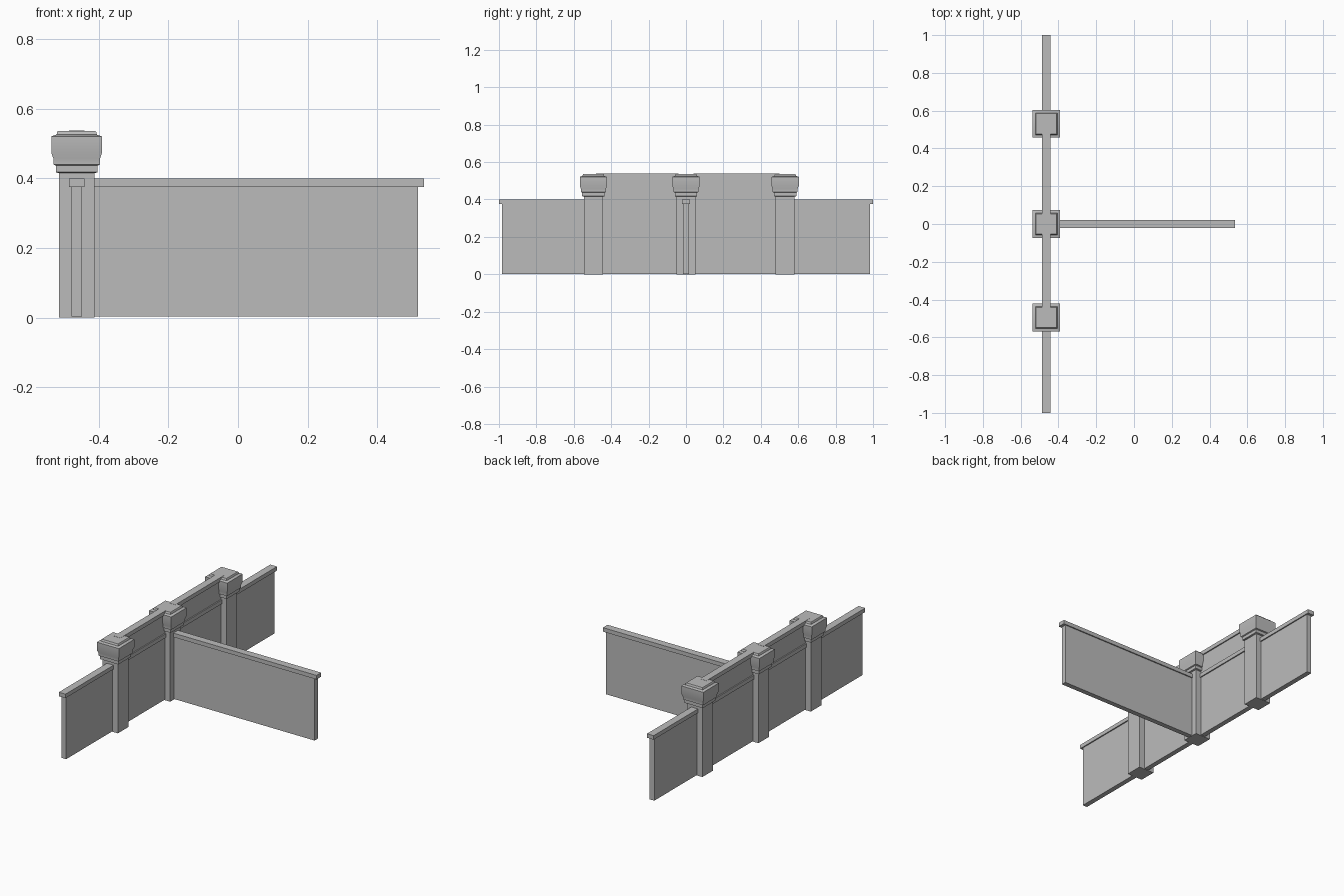
import bpy, bmesh, math

cube = bpy.data.objects.get("Cube")
if cube:
    bpy.data.objects.remove(cube, do_unlink=True)

grey = bpy.data.materials.new("stone_grey")
grey.use_nodes = True
grey.diffuse_color = (0.5, 0.5, 0.5, 1)
grey.node_tree.nodes["Principled BSDF"].inputs["Base Color"].default_value = grey.diffuse_color

LINE_X = -0.464                      # centre line of the long wall


def finish(name, bm):
    bmesh.ops.recalc_face_normals(bm, faces=bm.faces)
    mesh = bpy.data.meshes.new(name)
    bm.to_mesh(mesh)
    bm.free()
    mesh.materials.append(grey)
    obj = bpy.data.objects.new(name, mesh)
    bpy.context.collection.objects.link(obj)
    return obj


def box(name, low, high):
    bm = bmesh.new()
    bmesh.ops.create_cube(bm, size=1)
    for v in bm.verts:
        for i in range(3):
            v.co[i] = high[i] if v.co[i] > 0 else low[i]
    return finish(name, bm)


def wall_along_y(name, start, end, bottom, top, inset):
    """Thin panel with a wider coping rail."""
    box(name + "_panel", (LINE_X - 0.015, start + inset, bottom),
        (LINE_X + 0.015, end - inset, top - 0.012))
    box(name + "_rail", (LINE_X - 0.022, start, top - 0.024),
        (LINE_X + 0.022, end, top))


# Pillar: square section swept up a (half width, height) profile
PROFILE = [(0.051, 0), (0.051, 0.415), (0.06, 0.418), (0.06, 0.437),
           (0.067, 0.44), (0.067, 0.457), (0.073, 0.474), (0.073, 0.521),
           (0.058, 0.526), (0.056, 0.534), (0.054, 0.537)]


def pillar(name, y):
    bm = bmesh.new()
    rings = [[bm.verts.new((LINE_X + sx * r, y + sy * r, z))
              for sx, sy in ((-1, -1), (1, -1), (1, 1), (-1, 1))]
             for r, z in PROFILE]
    for a, b in zip(rings, rings[1:]):
        for i in range(4):
            j = (i + 1) % 4
            bm.faces.new((a[i], a[j], b[j], b[i]))
    bm.faces.new(rings[0])
    bm.faces.new(rings[-1])
    obj = finish(name, bm)
    bpy.ops.object.select_all(action='DESELECT')
    obj.select_set(True)
    bpy.context.view_layer.objects.active = obj
    bpy.ops.object.shade_smooth_by_angle(angle=math.radians(30))


for label, y in (("front", -0.495), ("middle", 0), ("back", 0.53)):
    pillar(label + "_pillar", y)

# Long low wall, and the raised panels between the pillars
wall_along_y("long_wall", -1, 1, 0.003, 0.4, 0.016)
wall_along_y("raised_front", -0.48, -0.04, 0.395, 0.538, 0)
wall_along_y("raised_back", 0.04, 0.5, 0.395, 0.538, 0)

# Side wall leaving the middle pillar
box("side_wall_panel", (LINE_X, -0.015, 0.003), (0.518, 0.015, 0.388))
box("side_wall_rail", (LINE_X, -0.022, 0.376), (0.535, 0.022, 0.4))
